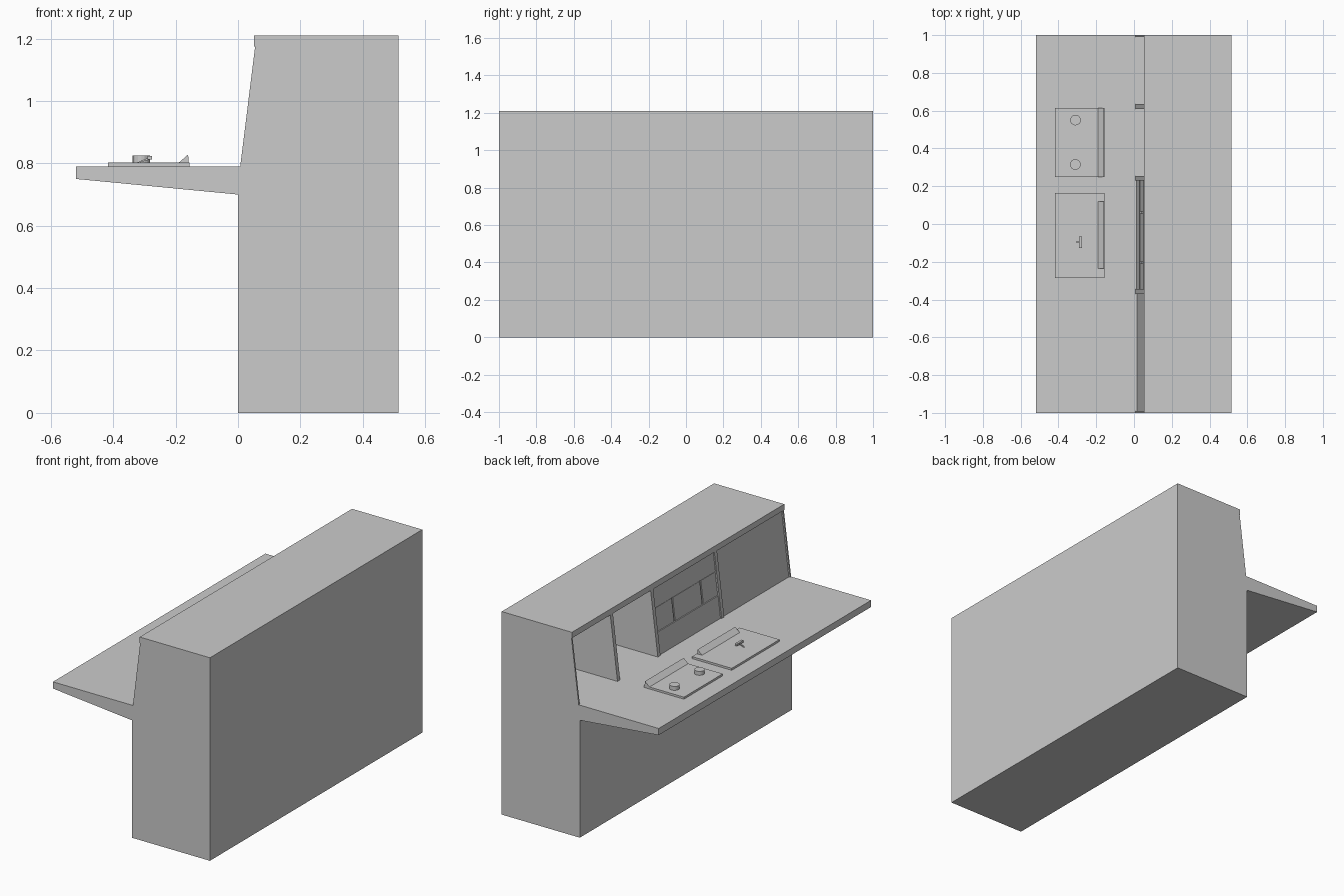
import bpy, bmesh, math

cube = bpy.data.objects.get("Cube")
if cube:
    bpy.data.objects.remove(cube, do_unlink=True)

grey = bpy.data.materials.new("plain grey")
grey.use_nodes = True
GREY = (0.6, 0.6, 0.6, 1)
grey.diffuse_color = GREY
grey.node_tree.nodes["Principled BSDF"].inputs["Base Color"].default_value = GREY

DESK, HEAD, BACK = 0.79, 1.175, 0.515


def finish(name, bm):
    bmesh.ops.recalc_face_normals(bm, faces=bm.faces[:])
    mesh = bpy.data.meshes.new(name)
    bm.to_mesh(mesh)
    bm.free()
    mesh.materials.append(grey)
    obj = bpy.data.objects.new(name, mesh)
    bpy.context.collection.objects.link(obj)
    return obj


def prism(name, profile, y0, y1):
    """Extrude an (x, z) profile along y."""
    bm = bmesh.new()
    face = bm.faces.new([bm.verts.new((x, y0, z)) for x, z in profile])
    out = bmesh.ops.extrude_face_region(bm, geom=[face])
    verts = [v for v in out["geom"] if isinstance(v, bmesh.types.BMVert)]
    bmesh.ops.translate(bm, verts=verts, vec=(0, y1 - y0, 0))
    return finish(name, bm)


def box(name, x0, x1, y0, y1, z0, z1):
    return prism(name, [(x0, z0), (x1, z0), (x1, z1), (x0, z1)], y0, y1)


def slope(z, inset=0.0):
    """x of the leaning console front at height z."""
    return 0.007 + 0.048 * (z - DESK) / (HEAD - DESK) + inset


def leaning(name, y0, y1, inset, back, z0=DESK, z1=HEAD):
    """Part whose front follows the lean; back is a fixed x."""
    return prism(name, [(slope(z0, inset), z0), (back, z0),
                        (back, z1), (slope(z1, inset), z1)], y0, y1)


def plate(name, y0, y1, z0, z1, inset, depth=0.008):
    return prism(name, [(slope(z0, inset), z0), (slope(z0, inset + depth), z0),
                        (slope(z1, inset + depth), z1), (slope(z1, inset), z1)], y0, y1)


# Cabinet and desk
box("base_cabinet", 0, BACK, -1, 1, 0, DESK)
prism("desk_top", [(-0.52, 0.75), (0, 0.70), (0, DESK), (-0.52, DESK)], -1, 1)
box("top_header", 0.052, BACK, -1, 1, HEAD, 1.21)
box("back_wall", 0.47, BACK, -1, 1, DESK, HEAD)

# End walls and dividers between the bays
for name, y0, y1 in [("left_end_wall", 0.99, 1), ("outer_divider", 0.61, 0.635),
                     ("middle_divider", 0.23, 0.255), ("inner_divider", -0.37, -0.345),
                     ("right_end_wall", -1, -0.99)]:
    leaning(name, y0, y1, 0, 0.48)

# Closed bays with leaning panels
leaning("plain_panel", -0.99, -0.37, 0.008, 0.48)
leaning("instrument_panel", -0.345, 0.23, 0.014, 0.48)

# Instrument strips and screens
plate("upper_strip", -0.345, 0.23, 1.06, HEAD, 0.007)
plate("lower_strip", -0.345, 0.23, DESK, 0.92, 0.007)
for name, y0, y1 in [("left_screen", 0.065, 0.23), ("centre_screen", -0.2, 0.055),
                     ("right_screen", -0.345, -0.21)]:
    plate(name, y0, y1, 0.923, 1.057, 0.009)

# Desk control pads with wedge-shaped displays
PAD = 0.802
for side, y0, y1, w0, w1 in [("left", 0.25, 0.615, 0.25, 0.615),
                             ("right", -0.285, 0.165, -0.235, 0.12)]:
    box(side + "_pad", -0.417, -0.155, y0, y1, DESK, PAD)
    prism(side + "_pad_display", [(-0.19, PAD), (-0.158, PAD), (-0.16, 0.828)], w0, w1)

# Round knobs
for name, y in [("outer_knob", 0.55), ("inner_knob", 0.315)]:
    bm = bmesh.new()
    bmesh.ops.create_cone(bm, cap_ends=True, segments=16, radius1=0.028,
                          radius2=0.028, depth=0.023)
    bmesh.ops.translate(bm, verts=bm.verts[:], vec=(-0.31, y, PAD + 0.0115))
    finish(name, bm)

# Lever
prism("lever_stem", [(-0.325, PAD), (-0.315, PAD), (-0.278, 0.814), (-0.278, 0.822)],
      -0.1, -0.092)
box("lever_grip", -0.29, -0.276, -0.126, -0.066, 0.812, 0.824)
